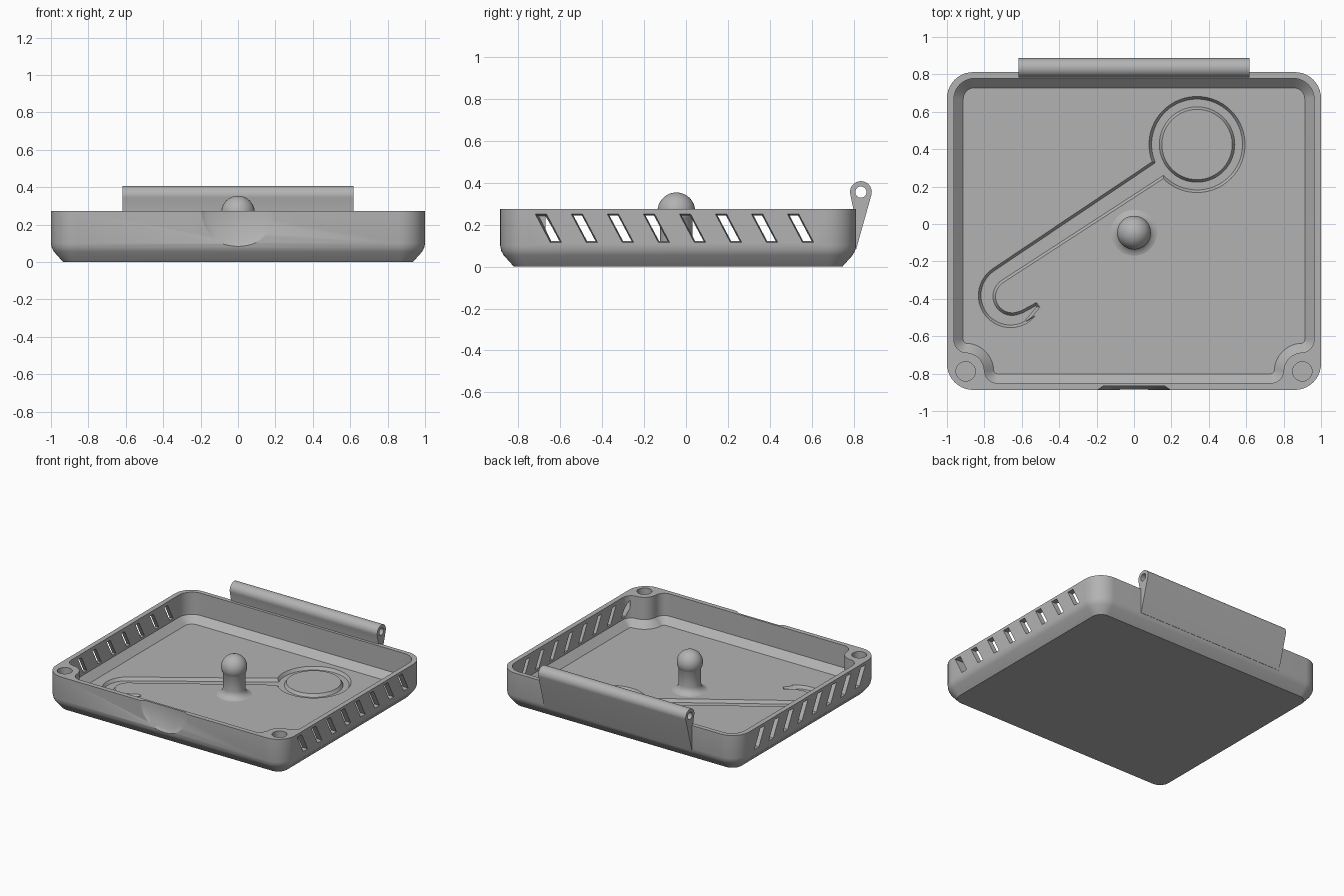
import bpy, bmesh, math
from mathutils import Vector

if "Cube" in bpy.data.objects:
    bpy.data.objects.remove(bpy.data.objects["Cube"])

GREY = bpy.data.materials.new("plain grey")
GREY.diffuse_color = (0.45, 0.45, 0.45, 1)
GREY.use_nodes = True
GREY.node_tree.nodes["Principled BSDF"].inputs["Base Color"].default_value = GREY.diffuse_color

FLOOR, RIM = 0.055, 0.274


def finish(name, bm, angle=35):
    bmesh.ops.recalc_face_normals(bm, faces=bm.faces)
    me = bpy.data.meshes.new(name)
    bm.to_mesh(me)
    bm.free()
    ob = bpy.data.objects.new(name, me)
    bpy.context.collection.objects.link(ob)
    me.materials.append(GREY)
    smooth(ob, angle)
    return ob


def smooth(ob, angle=35):
    bpy.ops.object.select_all(action='DESELECT')
    bpy.context.view_layer.objects.active = ob
    ob.select_set(True)
    bpy.ops.object.shade_smooth_by_angle(angle=math.radians(angle))


def cut(ob, cutter):
    mod = ob.modifiers.new("cut", 'BOOLEAN')
    mod.operation, mod.object, mod.solver = 'DIFFERENCE', cutter, 'EXACT'
    bpy.context.view_layer.objects.active = ob
    bpy.ops.object.modifier_apply(modifier=mod.name)
    bpy.data.objects.remove(cutter)


def arc(cx, cy, r, a0, a1, n=10):
    return [(cx + r * math.cos(math.radians(a0 + (a1 - a0) * i / n)),
             cy + r * math.sin(math.radians(a0 + (a1 - a0) * i / n))) for i in range(n + 1)]


def loft(bm, loops):
    """Closed solid through loops of equal point count."""
    rings = [[bm.verts.new(p) for p in lp] for lp in loops]
    n = len(rings[0])
    for a, b in zip(rings, rings[1:]):
        for i in range(n):
            bm.faces.new((a[i], a[(i + 1) % n], b[(i + 1) % n], b[i]))
    bm.faces.new(rings[0][::-1])
    bm.faces.new(rings[-1])


def at_z(pts, z):
    return [(x, y, z) for x, y in pts]


def outer_outline(d):
    x, y0, y1, r = 1 - d, -0.887 + d, 0.812 - d, 0.14 - d
    return (arc(x - r, y1 - r, r, 0, 90) + arc(r - x, y1 - r, r, 90, 180)
            + arc(r - x, y0 + r, r, 180, 270) + arc(x - r, y0 + r, r, 270, 360))


def cavity_outline(d):
    """Rounded back corners, round posts bulging into the front corners."""
    x, y1, r = 0.963 - d, 0.778 - d, 0.11 - d
    px, py, q, R = 0.9, -0.788, 0.07, 0.1
    off, a = 0.007, math.degrees(math.asin(0.007 / (R + q)))
    s = math.sqrt((R + q) ** 2 - off ** 2)
    left = (arc(off - px, py + s, q - d, 180, 270 + a)[::-1])[::-1]
    left += arc(-px, py, R + d, 90 - (-a) - 2 * a, a, 14)[1:-1]
    left += arc(-px + s, py + off, q - d, 180 + a, 270)
    right = [(-u, v) for u, v in reversed(left)]
    return arc(x - r, y1 - r, r, 0, 90) + arc(r - x, y1 - r, r, 90, 180) + left + right


# Tray body
bm = bmesh.new()
loft(bm, [at_z(outer_outline(d), z) for d, z in
          ((0.065, 0), (0.016, 0.055), (0.005, 0.075), (0, 0.1), (0, RIM))])
tray = finish("tray", bm)

# Inner cavity with sloped foot
bm = bmesh.new()
loft(bm, [at_z(cavity_outline(d), z) for d, z in ((0.05, FLOOR), (0, 0.105), (0, 0.35))])
cut(tray, finish("cavity_cutter", bm))

# Slanted vent slots in both side walls, tapering inwards
bm = bmesh.new()
for side in (-1, 1):
    for i in range(8):
        yc = -0.657 + i * 0.172
        loops = []
        for x, hw, z0, z1 in ((1.012, 0.029, 0.114, 0.253), (0.94, 0.016, 0.126, 0.241)):
            lean = (z1 - z0) / 2 * 0.53
            loops.append([(side * x, yc + lean - hw, z0), (side * x, yc + lean + hw, z0),
                          (side * x, yc - lean + hw, z1), (side * x, yc - lean - hw, z1)])
        loft(bm, loops)
cut(tray, finish("slot_cutter", bm))

# Half-round thumb notch in the front wall
bm = bmesh.new()
loft(bm, [[(x, y, RIM + z) for x, z in arc(0, 0, r, 0, 352.5, 47)]
          for y, r in ((-0.907, 0.225), (-0.867, 0.165))])
cut(tray, finish("notch_cutter", bm))

# Round pockets in the front posts
bm = bmesh.new()
for side in (-1, 1):
    pts = arc(side * 0.9, -0.788, 0.052, 0, 348.75, 31)
    loft(bm, [at_z(pts, RIM - 0.05), at_z(pts, 0.3)])
cut(tray, finish("pocket_cutter", bm))

# Tool-shaped recess: ring, shank and hook
rc, hc = Vector((0.337, 0.425)), Vector((-0.66, -0.382))
shank = math.degrees(math.atan2(0.547, 0.837))
half = math.degrees(math.asin(0.054 / 0.257))
back = 180 + shank
outline = arc(*rc, 0.257, back + half, back + 360 - half, 56)
outline += arc(*hc, 0.172, shank + 90, shank + 270 + 18, 28)
outline += [(-0.55, -0.5), (-0.503, -0.445), (-0.522, -0.42), (-0.6, -0.462)]
outline += arc(-0.652, -0.387, 0.088, 290, shank + 90, 18)
bm = bmesh.new()
top = bm.faces.new([bm.verts.new((x, y, FLOOR)) for x, y in outline])
bm.normal_update()
if top.normal.z > 0:
    top.normal_flip()
up = bmesh.ops.extrude_face_region(bm, geom=[top])
raised = [g for g in up['geom'] if isinstance(g, bmesh.types.BMVert)]
bmesh.ops.translate(bm, verts=raised, vec=(0, 0, 0.02))
if top.is_valid:
    bottom = top
else:
    bottom = bm.faces.new([v for v in bm.verts if v not in raised])
bm.normal_update()
bmesh.ops.inset_region(bm, faces=[bottom], thickness=0.014, use_even_offset=True)
for v in bottom.verts:
    v.co.z = FLOOR - 0.022
cut(tray, finish("recess_cutter", bm))
smooth(tray)

# Island inside the ring recess
bm = bmesh.new()
loft(bm, [at_z(arc(*rc, r, 0, 354, 59), z) for r, z in ((0.203, FLOOR - 0.024), (0.188, FLOOR))])
finish("ring_island", bm)

# Centre post: flared foot, stem and ball top
profile = [(0.13, FLOOR - 0.002)]
profile += [(0.13 - 0.053 * math.sin(t * math.pi / 10), FLOOR + 0.05 * (1 - math.cos(t * math.pi / 10)))
            for t in range(1, 6)]
profile += [(0.09 * math.cos(t), 0.264 + 0.09 * math.sin(t))
            for t in [math.radians(-31 + 119 * i / 14) for i in range(15)]]
bm = bmesh.new()
loft(bm, [at_z(arc(0, -0.046, r, 0, 352.5, 47), z) for r, z in profile])
finish("centre_post", bm)

# Hinge barrel along the back wall
side_view = arc(0.835, 0.356, 0.052, -15, 195, 24) + [(0.8, 0.27), (0.8, 0.09), (0.813, 0.085)]
bm = bmesh.new()
loft(bm, [[(x, y, z) for y, z in side_view] for x in (-0.618, 0.618)])
hinge = finish("hinge_barrel", bm)
bm = bmesh.new()
loft(bm, [[(x, y, z) for y, z in arc(0.835, 0.356, 0.027, 0, 337.5, 15)] for x in (-0.7, 0.7)])
cut(hinge, finish("pin_cutter", bm))
smooth(hinge)
